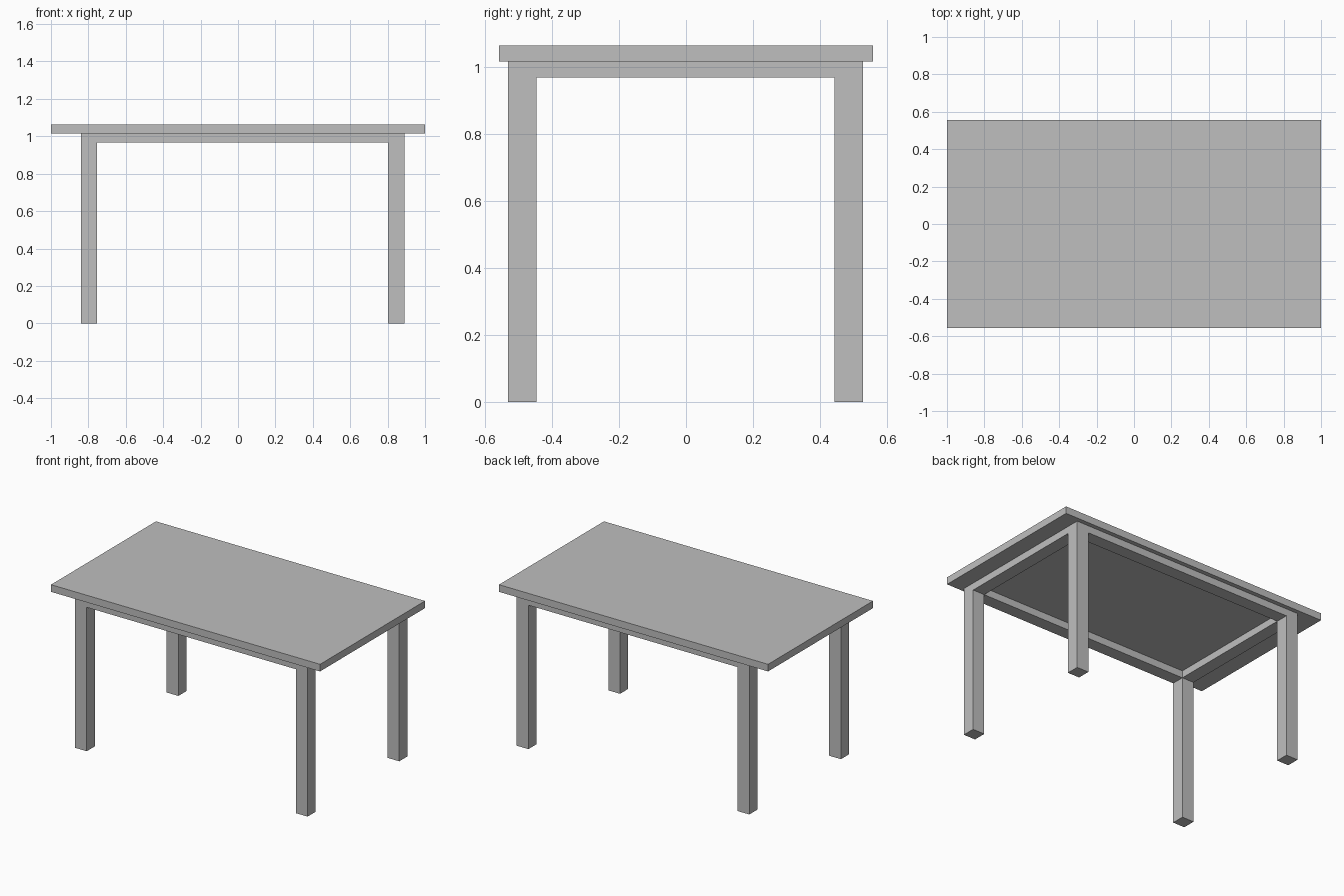
import bpy

cube = bpy.data.objects.get("Cube")
if cube:
    bpy.data.objects.remove(cube, do_unlink=True)

GREY = (0.52, 0.52, 0.52, 1)
grey = bpy.data.materials.new("plain grey")
grey.use_nodes = True
grey.diffuse_color = GREY
for node in grey.node_tree.nodes:
    if node.type == 'BSDF_PRINCIPLED':
        node.inputs["Base Color"].default_value = GREY


def box(name, xs, ys, zs):
    """Flat-faced box spanning the given (low, high) ranges."""
    spans = (xs, ys, zs)
    bpy.ops.mesh.primitive_cube_add(size=1, location=[(a + b) / 2 for a, b in spans])
    ob = bpy.context.object
    ob.name = ob.data.name = name
    ob.scale = [b - a for a, b in spans]
    bpy.ops.object.transform_apply(location=False, rotation=False, scale=True)
    ob.data.materials.append(grey)
    return ob


UNDERSIDE, TOP, APRON_BOTTOM = 1.015, 1.063, 0.967

# Leg ranges; the frame sits slightly off-centre under the top
leg_x = {"right": (-0.84, -0.753), "left": (0.802, 0.889)}
leg_y = {"front": (-0.531, -0.445), "back": (0.442, 0.528)}

# Tabletop
box("tabletop", (-1, 1), (-0.557, 0.557), (UNDERSIDE, TOP))

# Legs
for side, xs in leg_x.items():
    for end, ys in leg_y.items():
        box(f"{end}_{side}_leg", xs, ys, (0, UNDERSIDE))

# Aprons, flush with the legs and as thick as them
rail_z = (APRON_BOTTOM, UNDERSIDE)
for end, ys in leg_y.items():
    box(f"{end}_apron", (leg_x["right"][1], leg_x["left"][0]), ys, rail_z)
for side, xs in leg_x.items():
    box(f"{side}_apron", xs, (leg_y["front"][1], leg_y["back"][0]), rail_z)
